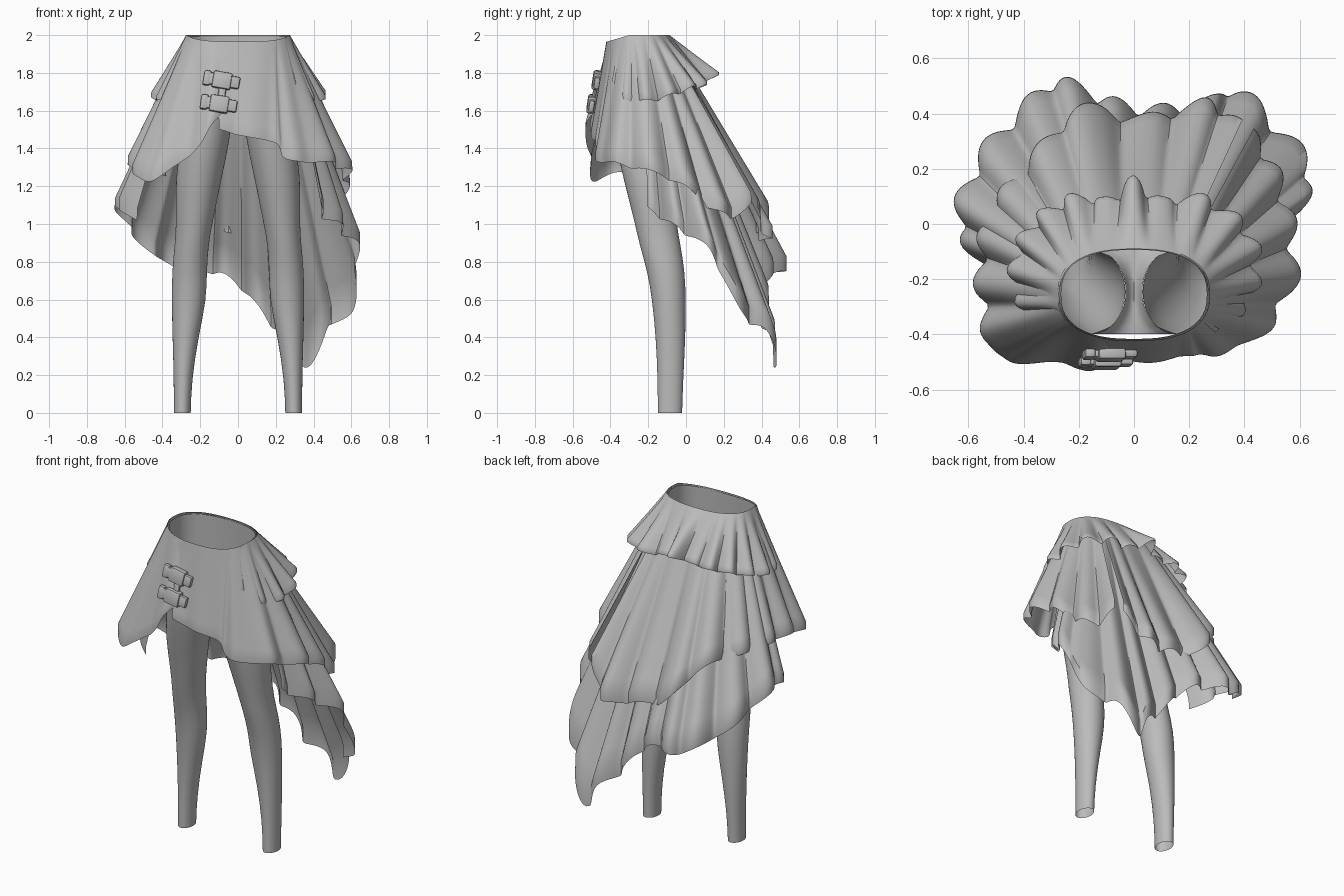
import bpy, bmesh, math
from mathutils import Vector, Matrix

if "Cube" in bpy.data.objects:
    bpy.data.objects.remove(bpy.data.objects["Cube"])

cloth = bpy.data.materials.new("grey_cloth")
cloth.diffuse_color = (0.5, 0.5, 0.5, 1)
cloth.use_nodes = True
cloth.node_tree.nodes["Principled BSDF"].inputs["Base Color"].default_value = cloth.diffuse_color


def make_object(name, bm, angle=45):
    mesh = bpy.data.meshes.new(name)
    bm.to_mesh(mesh)
    bm.free()
    mesh.materials.append(cloth)
    ob = bpy.data.objects.new(name, mesh)
    bpy.context.collection.objects.link(ob)
    bpy.ops.object.select_all(action='DESELECT')
    ob.select_set(True)
    bpy.context.view_layer.objects.active = ob
    bpy.ops.object.shade_smooth_by_angle(angle=math.radians(angle))
    return ob


def loft(name, rows, closed):
    """Skin a stack of equally long point rows."""
    bm = bmesh.new()
    grid = [[bm.verts.new(p) for p in row] for row in rows]
    n = len(rows[0])
    for a, b in zip(grid, grid[1:]):
        for i in range(n if closed else n - 1):
            j = (i + 1) % n
            bm.faces.new((b[i], b[j], a[j], a[i]))
    return make_object(name, bm)


def smooth_path(points, step=0.014):
    """Catmull-Rom curve through the points with even spacing."""
    p = [Vector(q) for q in points]
    p = [2 * p[0] - p[1]] + p + [2 * p[-1] - p[-2]]
    out = []
    for a, b, c, d in zip(p, p[1:], p[2:], p[3:]):
        k = max(2, int((c - b).length / step))
        for i in range(k):
            t = i / k
            out.append(0.5 * (2 * b + (c - a) * t + (2 * a - 5 * b + 4 * c - d) * t * t
                              + (3 * b - a - 3 * c + d) * t ** 3))
    return out + [p[-2]]


def waist(theta, scale=1.0):
    c, s = math.cos(theta), math.sin(theta)
    x = 0.275 * scale * math.copysign(abs(c) ** 0.8, c)
    y = -0.255 + 0.168 * scale * math.copysign(abs(s) ** 0.8, s)
    z = 2.0 - 0.035 * max(0, min(1, (-y - 0.3) / 0.12))
    return Vector((x, y, z))


def tier(name, hem_points, fold, amp, scale, rows=16):
    """Gathered cloth hanging from the waist to a shaped hem."""
    hem = smooth_path(hem_points)
    run, tops, outs, waves = 0, [], [], []
    for i, h in enumerate(hem):
        if i:
            run += (h.xy - hem[i - 1].xy).length
        tops.append(waist(math.atan2(h.y + 0.22, h.x), scale))
        outs.append(Vector((h.x, h.y + 0.15, 0)).normalized())
        calm = max(0.2, min(1, (h.y + 0.48) / 0.12))
        lobe = math.sqrt(0.02 + math.cos(math.pi * run / fold + 0.5 * math.sin(run * 5)) ** 2)
        waves.append(calm * (1.7 * lobe - 1.08))
    grid = []
    for r in range(rows + 1):
        t = r / rows
        flare = min(1, t / 0.94)      # hem edge turns straight down
        row = []
        for top, h, o, w in zip(tops, hem, outs, waves):
            p = top.lerp(h, flare)
            p.z = top.z + (h.z + 0.015 * w - top.z) * t
            row.append(p + o * w * amp * flare ** 1.2)
        grid.append(row)
    return loft(name, grid, False)


# Short upper ruffle, open at the front
tier("upper_ruffle", [
    (.28, -.38, 1.74), (.36, -.34, 1.66), (.44, -.22, 1.65), (.44, -.08, 1.68),
    (.36, .03, 1.72), (.22, .10, 1.73), (.10, .08, 1.74), (0, .155, 1.78),
    (-.10, .08, 1.74), (-.20, .10, 1.74), (-.34, .03, 1.72), (-.43, -.10, 1.68),
    (-.43, -.25, 1.65), (-.36, -.33, 1.66), (-.28, -.38, 1.75)], 0.13, 0.034, 1.0)

# Main skirt, front and right panel
tier("front_panel", [
    (-.10, -.505, 1.50), (.05, -.50, 1.46), (.20, -.48, 1.43), (.24, -.47, 1.35),
    (.33, -.47, 1.33), (.50, -.36, 1.32), (.58, -.20, 1.28), (.58, -.06, 1.23),
    (.56, .05, 1.15), (.53, .15, 1.07), (.48, .26, 1.04), (.42, .33, 1.10)], 0.2, 0.035, 0.995)

# Main skirt, panel round the back and left, ending in the front flap
tier("back_panel", [
    (.38, .36, 1.08), (.29, .44, .93), (.18, .42, .92), (.02, .38, .95), (-.12, .42, .99),
    (-.24, .39, 1.12), (-.34, .27, 1.24), (-.46, .13, 1.28), (-.55, -.05, 1.31),
    (-.56, -.25, 1.30), (-.53, -.42, 1.25), (-.45, -.50, 1.23),
    (-.30, -.50, 1.33), (-.20, -.525, 1.42), (-.14, -.525, 1.52),
    (-.07, -.485, 1.60)], 0.2, 0.035, 0.985)

# Long lower skirt trailing to one side at the back
tier("lower_skirt", [
    (.42, -.20, 1.08), (.52, -.08, 1.00), (.60, .05, .92), (.645, .17, .80),
    (.59, .28, .53), (.47, .40, .45), (.38, .49, .25), (.28, .45, .38),
    (.15, .42, .50), (.03, .42, .65), (-.10, .45, .74), (-.28, .52, .75),
    (-.42, .40, .82), (-.52, .30, .90), (-.61, .14, 1.03), (-.64, 0, 1.09),
    (-.56, -.15, 1.03)], 0.19, 0.036, 0.975)

# Hip lining under the waist
ANG = [math.tau * i / 48 for i in range(48)]
loft("hip_lining", [[waist(a, 0.96 + 0.01 * k) - Vector((0, 0, 0.008 + 0.1 * k)) for a in ANG]
                    for k in range(5)], True)

# Legs: inner x, outer x, front y, back y, height
LEG = [(.03, .275, -.40, -.09, 1.60), (.04, .30, -.38, -.08, 1.45), (.085, .335, -.335, -.07, 1.25),
       (.135, .327, -.27, -.05, 1.0), (.155, .335, -.25, -.03, .90), (.165, .35, -.205, -.005, .75),
       (.165, .352, -.18, 0, .60), (.21, .347, -.16, -.002, .40), (.245, .34, -.15, -.015, .17),
       (.25, .34, -.15, -.02, 0)]


def leg_ring(side, x0, x1, y0, y1, z):
    return [(side * ((x0 + x1) / 2 + (x1 - x0) / 2 * math.cos(a)),
             (y0 + y1) / 2 + (y1 - y0) / 2 * math.sin(a), z) for a in ANG[::2]]


for side, label in ((-1, "left"), (1, "right")):
    leg = loft(label + "_leg", [leg_ring(side, *r) for r in LEG], True)
    if side < 0:
        leg.data.flip_normals()
    mod = leg.modifiers.new("smooth", 'SUBSURF')
    mod.levels = mod.render_levels = 1

# Gusset bridging the two legs
gusset = []
for i in range(13):
    v = -1 + i / 6
    w = 0.152 - 0.122 * math.sqrt(max(0, 1 - v * v))
    gusset.append([(w * u / 3, -0.245 + 0.153 * v, 1.6 - 0.05 * (1 - (u / 3) ** 2)) for u in range(-3, 4)])
loft("gusset", gusset, False)


# Strap buckles on the front
def block(name, size, centre, tilt, shift=0):
    bm = bmesh.new()
    bmesh.ops.create_cube(bm, size=1, matrix=Matrix.Diagonal((*size, 1)))
    bmesh.ops.bevel(bm, geom=bm.edges[:], offset=0.01, segments=2, affect='EDGES', profile=0.5)
    bm.transform(Matrix.Translation(centre) @ Matrix.Rotation(tilt, 4, 'Y')
                 @ Matrix.Rotation(-0.15, 4, 'X') @ Matrix.Translation((shift, 0, 0)))
    make_object(name, bm, 40)


for label, centre, tilt in (("upper", (-.085, -.472, 1.76), .17), ("lower", (-.10, -.50, 1.635), .15)):
    block(label + "_strap", (.19, .03, .065), centre, tilt)
    block(label + "_buckle", (.10, .046, .09), centre, tilt)
    block(label + "_strap_end", (.04, .034, .08), centre, tilt, -.08)
block("strap_backing", (.04, .02, .12), (-.085, -.485, 1.69), .05)
